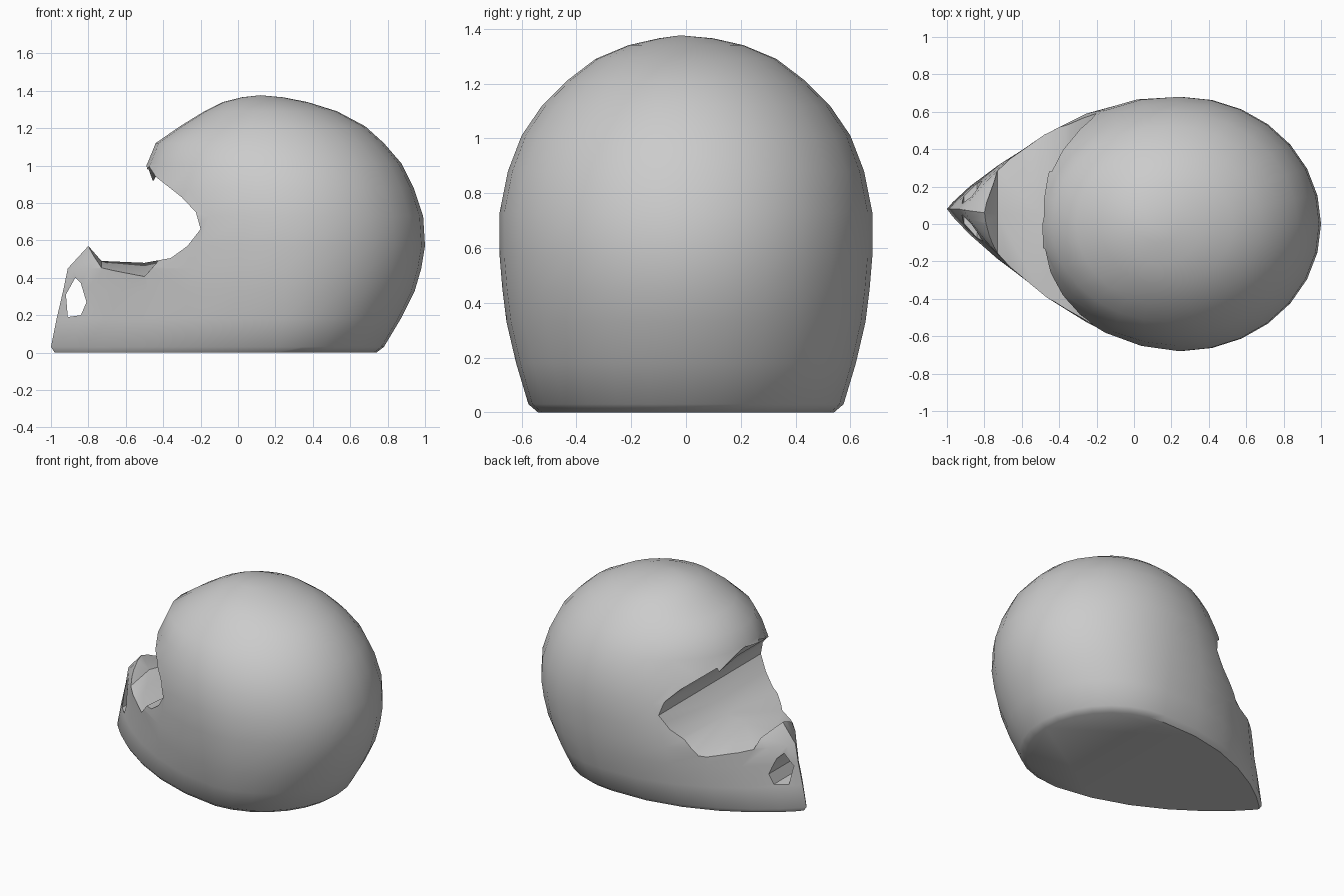
import bpy, bmesh, math

if "Cube" in bpy.data.objects:
    bpy.data.objects.remove(bpy.data.objects["Cube"])

SEGMENTS = 28

grey = bpy.data.materials.new("shell_grey")
grey.diffuse_color = (0.6, 0.6, 0.6, 1)
grey.use_nodes = True
grey.node_tree.nodes["Principled BSDF"].inputs["Base Color"].default_value = grey.diffuse_color

# Shell rings: height, front x, back x, half width, centre x, front taper
RINGS = [
    (0.00, -0.98, 0.74, 0.54, 0.20, 1.8),
    (0.03, -1.00, 0.78, 0.575, 0.22, 1.8),
    (0.18, -0.97, 0.87, 0.62, 0.24, 1.8),
    (0.33, -0.935, 0.945, 0.655, 0.25, 1.8),
    (0.45, -0.91, 0.98, 0.67, 0.25, 1.75),
    (0.57, -0.80, 1.00, 0.68, 0.25, 1.6),
    (0.73, -0.67, 0.99, 0.68, 0.24, 1.3),
    (0.88, -0.56, 0.94, 0.65, 0.23, 1.1),
    (1.01, -0.485, 0.875, 0.60, 0.21, 1.0),
    (1.12, -0.44, 0.78, 0.525, 0.19, 1.0),
    (1.21, -0.31, 0.68, 0.435, 0.18, 1.0),
    (1.29, -0.18, 0.53, 0.33, 0.16, 1.0),
    (1.34, -0.08, 0.37, 0.21, 0.14, 1.0),
    (1.365, 0.02, 0.24, 0.10, 0.13, 1.0),
]


def finish(bm, name):
    bmesh.ops.recalc_face_normals(bm, faces=bm.faces)
    mesh = bpy.data.meshes.new(name)
    bm.to_mesh(mesh)
    bm.free()
    obj = bpy.data.objects.new(name, mesh)
    bpy.context.collection.objects.link(obj)
    return obj


def loft(name, rings, apex=None):
    """Skin closed rings of points, capped at both ends."""
    bm = bmesh.new()
    loops = [[bm.verts.new(p) for p in ring] for ring in rings]
    n = len(rings[0])
    for a, b in zip(loops, loops[1:]):
        for i in range(n):
            j = (i + 1) % n
            bm.faces.new((a[i], a[j], b[j], b[i]))
    bm.faces.new(loops[0][::-1])
    if apex:
        tip = bm.verts.new(apex)
        for i in range(n):
            bm.faces.new((loops[-1][i], loops[-1][(i + 1) % n], tip))
    else:
        bm.faces.new(loops[-1])
    return finish(bm, name)


def shell_ring(z, front, back, half, centre, taper):
    points = []
    for i in range(SEGMENTS):
        a = 2 * math.pi * i / SEGMENTS
        c, s = math.cos(a), math.sin(a)
        if c >= 0:
            points.append((centre + (back - centre) * c, half * s, z))
        else:
            x = centre + (centre - front) * c
            lean = -0.08 * c * (taper - 1) / 0.8
            points.append((x, math.copysign(half * abs(s) ** taper, s) + lean, z))
    return points


# Helmet shell, egg-shaped in plan and drawn to a narrow chin
helmet = loft("helmet_shell", [shell_ring(*r) for r in RINGS], (0.12, -0.02, 1.376))
helmet.data.materials.append(grey)

# Visor opening: profile across x and z, with its sill sloping down to the sides
VISOR = [(-1.3, 1.01), (-0.485, 1.01), (-0.44, 0.94), (-0.30, 0.83), (-0.225, 0.75),
         (-0.20, 0.66), (-0.27, 0.57), (-0.36, 0.505), (-0.50, 0.48), (-0.73, 0.49),
         (-0.80, 0.57), (-0.88, 0.67), (-1.3, 0.67)]


def visor_slice(y, drop):
    return [(x, y, z - (drop if -0.75 < x < -0.45 else 0)) for x, z in VISOR]


visor_cutter = loft("visor_cutter", [visor_slice(-0.8, 0.15), visor_slice(0.05, 0),
                                     visor_slice(0.8, 0.15)])

# Chin vent running from side to side
VENT = [(-0.87, 0.40), (-0.92, 0.31), (-0.91, 0.19), (-0.84, 0.20), (-0.81, 0.27),
        (-0.84, 0.37)]
vent_cutter = loft("vent_cutter", [[(x, y, z) for x, z in VENT] for y in (-0.8, 0.8)])

# Cut the openings and bake the result
for cutter in (visor_cutter, vent_cutter):
    mod = helmet.modifiers.new(cutter.name, "BOOLEAN")
    mod.operation = "DIFFERENCE"
    mod.solver = "EXACT"
    mod.object = cutter
    cutter.hide_render = True
depsgraph = bpy.context.evaluated_depsgraph_get()
baked = bpy.data.meshes.new_from_object(helmet.evaluated_get(depsgraph))
helmet.modifiers.clear()
helmet.data = baked
for cutter in (visor_cutter, vent_cutter):
    bpy.data.objects.remove(cutter)
baked.materials.clear()
baked.materials.append(grey)
for poly in baked.polygons:
    poly.material_index = 0

# Smooth shell with crisp rims
bpy.ops.object.select_all(action="DESELECT")
helmet.select_set(True)
bpy.context.view_layer.objects.active = helmet
bpy.ops.object.shade_smooth_by_angle(angle=math.radians(38))
